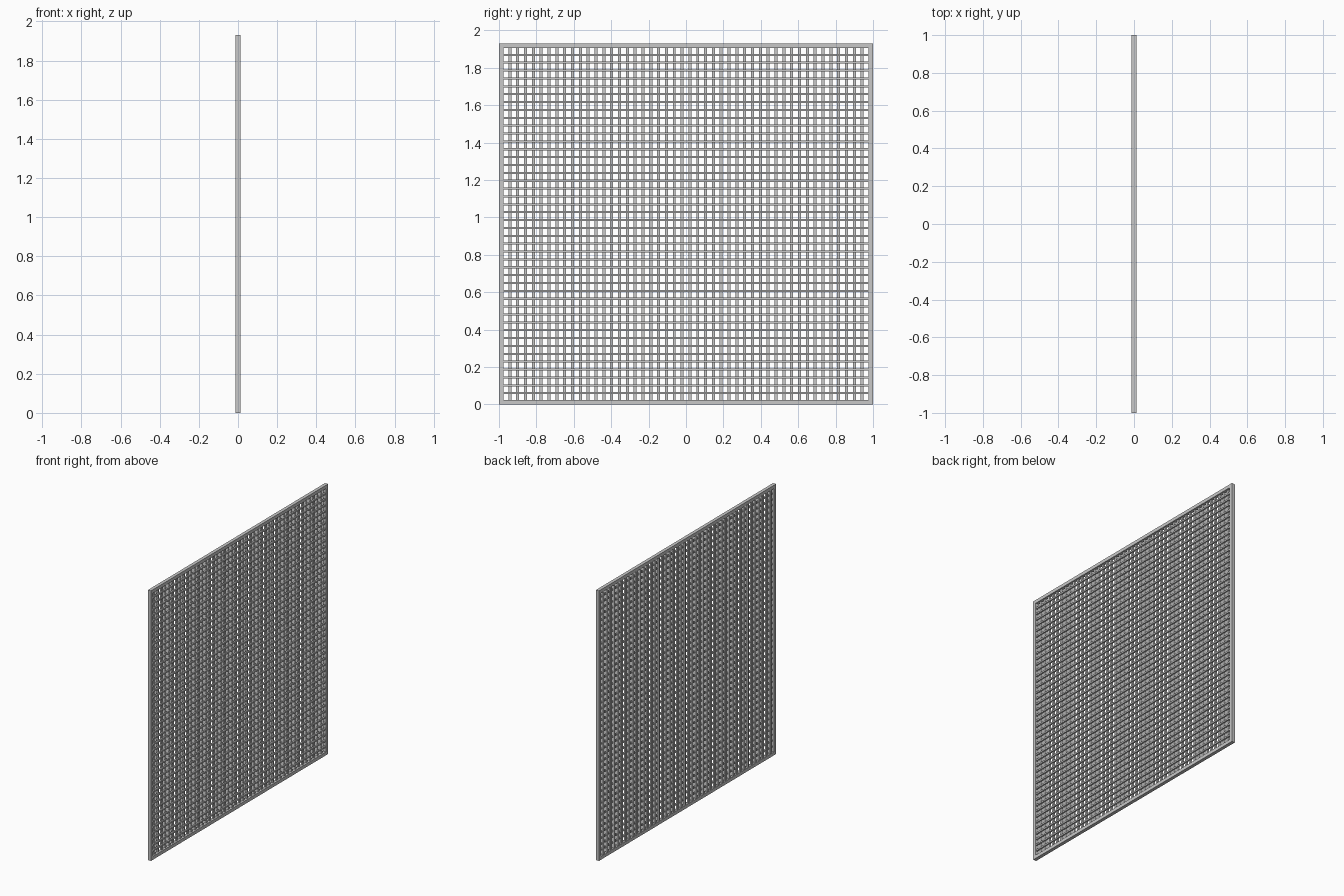
import bpy
import bmesh
from mathutils import Matrix, Vector

cube = bpy.data.objects.get("Cube")
if cube:
    bpy.data.objects.remove(cube, do_unlink=True)

# Overall panel dimensions
HALF_WIDTH = 1.0
HEIGHT = 1.93
HALF_DEPTH = 0.0122
BORDER = 0.024
COLUMNS, ROWS = 47, 45
UPRIGHT_WIDTH, RUNG_WIDTH = 0.016, 0.011

steel = bpy.data.materials.new("light_grey_steel")
steel.use_nodes = True
colour = (0.58, 0.58, 0.58, 1.0)
steel.diffuse_color = colour
steel.node_tree.nodes["Principled BSDF"].inputs["Base Color"].default_value = colour


def add_box(bm, low, high):
    low, high = Vector(low), Vector(high)
    matrix = Matrix.Translation((low + high) / 2) @ Matrix.Diagonal((*(high - low), 1))
    bmesh.ops.create_cube(bm, size=1, matrix=matrix)


def finish(name, bm):
    mesh = bpy.data.meshes.new(name)
    bm.to_mesh(mesh)
    bm.free()
    mesh.materials.append(steel)
    obj = bpy.data.objects.new(name, mesh)
    bpy.context.collection.objects.link(obj)


def centres(start, end, holes, bar):
    """Centres of the bars that split a span into equal holes."""
    pitch = (end - start + bar) / holes
    return [start + i * pitch - bar / 2 for i in range(1, holes)]


# Mitred rectangular outer frame
bm = bmesh.new()
rings = []
for x in (-HALF_DEPTH, HALF_DEPTH):
    for inset in (0, BORDER):
        w, b, t = HALF_WIDTH - inset, inset, HEIGHT - inset
        rings.append([bm.verts.new((x, y, z)) for y, z in ((-w, b), (w, b), (w, t), (-w, t))])
back_out, back_in, front_out, front_in = rings
for r, s in ((back_out, back_in), (back_in, front_in), (front_in, front_out), (front_out, back_out)):
    for i in range(4):
        j = (i + 1) % 4
        bm.faces.new((r[i], r[j], s[j], s[i]))
bmesh.ops.recalc_face_normals(bm, faces=bm.faces)
finish("outer_frame", bm)

# Upright bars form the rear layer
inner = HALF_WIDTH - BORDER
bm = bmesh.new()
for y in centres(-inner, inner, COLUMNS, UPRIGHT_WIDTH):
    h = UPRIGHT_WIDTH / 2
    add_box(bm, (-0.0105, y - h, BORDER), (0.002, y + h, HEIGHT - BORDER))
finish("upright_bars", bm)

# Cross bars form the front layer
bm = bmesh.new()
for z in centres(BORDER, HEIGHT - BORDER, ROWS, RUNG_WIDTH):
    h = RUNG_WIDTH / 2
    add_box(bm, (-0.002, -inner, z - h), (0.0105, inner, z + h))
finish("cross_bars", bm)
